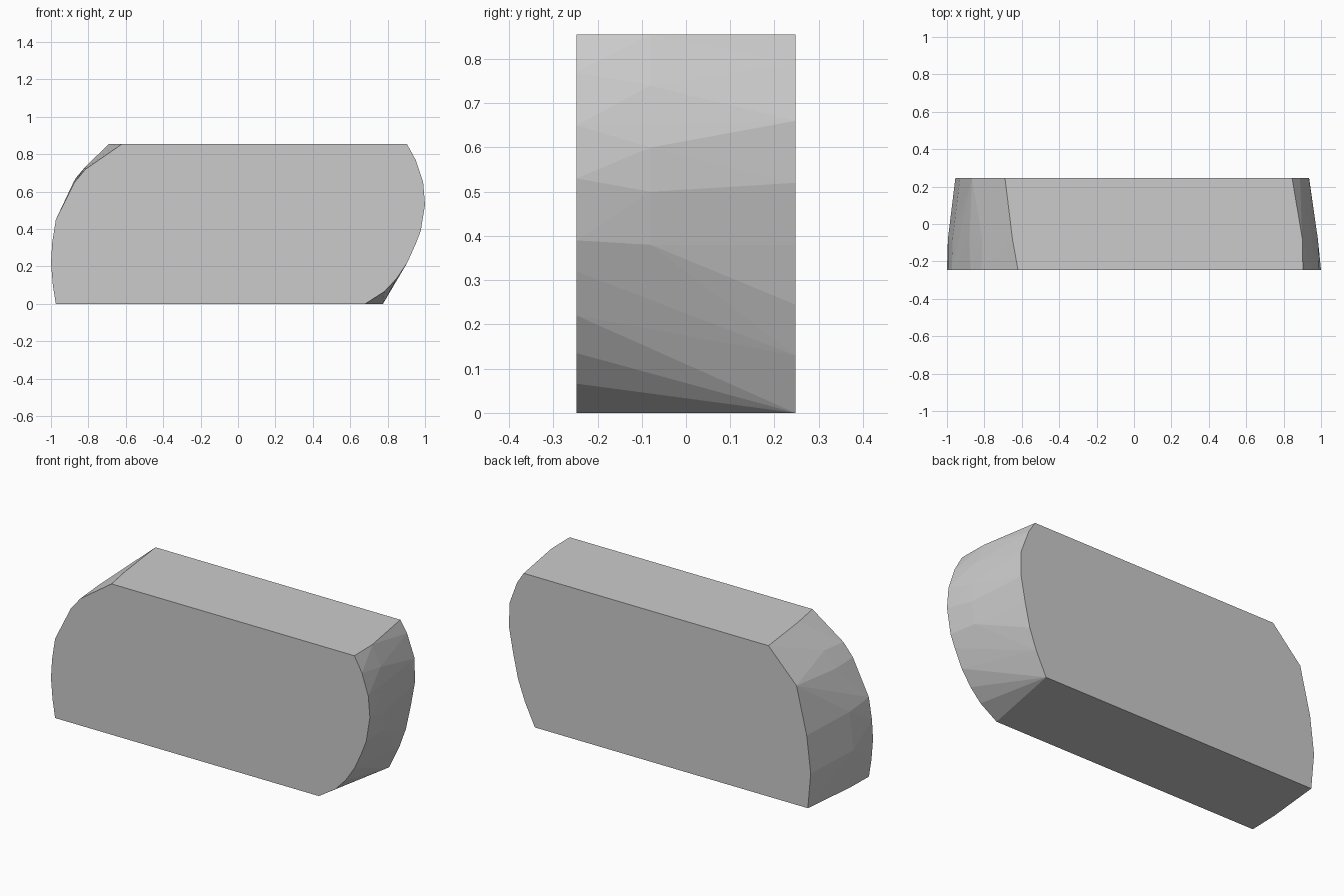
import bpy
import bmesh

cube = bpy.data.objects.get("Cube")
if cube:
    bpy.data.objects.remove(cube, do_unlink=True)

HALF_DEPTH = 0.247

# Plain grey finish
grey = bpy.data.materials.new("plain grey")
grey.use_nodes = True
colour = (0.6, 0.6, 0.6, 1)
grey.diffuse_color = colour
grey.node_tree.nodes["Principled BSDF"].inputs["Base Color"].default_value = colour

# Outlines (x, z) of the slab at three depths: the ends narrow toward the back
front_outline = [
    (-.974, 0), (-.99, .1), (-1, .22), (-.993, .33), (-.974, .45), (-.874, .65),
    (-.815, .72), (-.62, .855), (.903, .855), (.95, .77), (.99, .65), (1, .53),
    (.977, .39), (.95, .32), (.905, .22), (.848, .135), (.783, .066), (.68, 0)]
middle_outline = [
    (-.97, 0), (-.995, .22), (-.97, .43), (-.88, .65), (-.812, .737), (-.65, .855),
    (.9, .855), (.95, .74), (.983, .6), (.982, .5), (.96, .38), (.905, .245)]
back_outline = [
    (-.937, 0), (-.955, .2), (-.93, .41), (-.866, .675), (-.778, .765), (-.69, .855),
    (.845, .855), (.887, .79), (.935, .66), (.936, .52), (.91, .38), (.88, .245),
    (.838, .13), (.775, 0)]

# Stretch one convex faceted skin around the outlines
bm = bmesh.new()
for depth, outline in ((-HALF_DEPTH, front_outline),
                       (-0.08, middle_outline),
                       (HALF_DEPTH, back_outline)):
    for x, z in outline:
        bm.verts.new((x, depth, z))
hull = bmesh.ops.convex_hull(bm, input=bm.verts[:])
bmesh.ops.delete(bm, geom=[v for v in bm.verts if not v.link_faces], context='VERTS')

# Merge the triangles of the flat sides
bmesh.ops.dissolve_limit(bm, angle_limit=0.005, verts=bm.verts[:], edges=bm.edges[:])
bmesh.ops.recalc_face_normals(bm, faces=bm.faces[:])

mesh = bpy.data.meshes.new("rounded_slab")
bm.to_mesh(mesh)
bm.free()
mesh.materials.append(grey)
slab = bpy.data.objects.new("rounded_slab", mesh)
bpy.context.collection.objects.link(slab)
